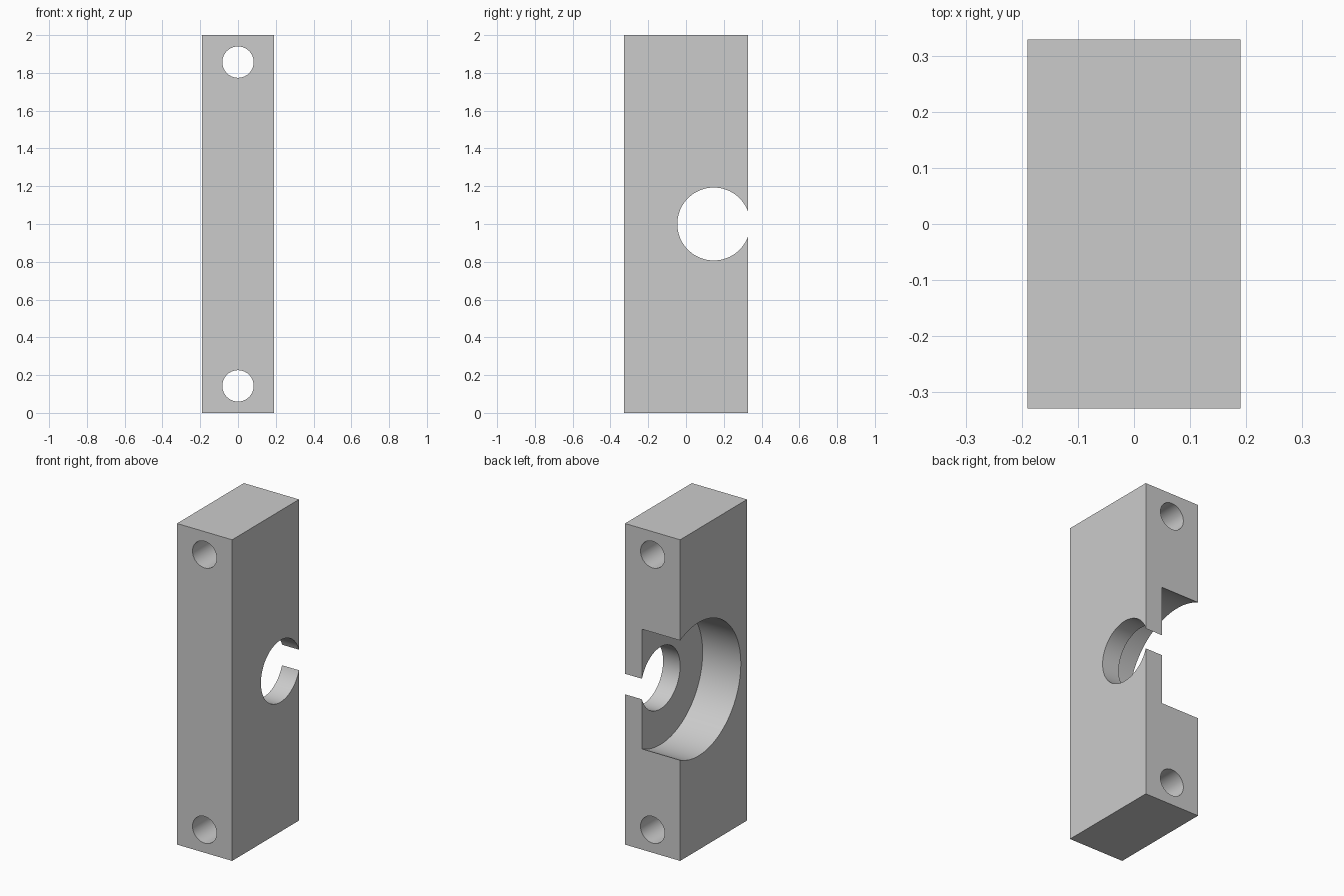
import bpy
from math import pi, radians

cube = bpy.data.objects.get("Cube")
if cube:
    bpy.data.objects.remove(cube, do_unlink=True)

WIDTH, DEPTH, HEIGHT = 0.38, 0.658, 2.0
MID_Z = HEIGHT / 2
BORE_Y = 0.147
WALL_X = 0.073           # floor of the counterbore

# Single grey material
grey = bpy.data.materials.new("plain_grey")
grey.use_nodes = True
colour = (0.6, 0.6, 0.6, 1)
grey.diffuse_color = colour
grey.node_tree.nodes["Principled BSDF"].inputs["Base Color"].default_value = colour

# Main block
bpy.ops.mesh.primitive_cube_add(size=1, location=(0, 0, HEIGHT / 2))
block = bpy.context.object
block.name = "clamp_block"
block.scale = (WIDTH, DEPTH, HEIGHT)
bpy.ops.object.transform_apply(location=False, rotation=False, scale=True)
block.data.materials.append(grey)


def drill(name, radius, length, location, rotation):
    """Cut a round hole through the block."""
    bpy.ops.mesh.primitive_cylinder_add(vertices=96, radius=radius, depth=length,
                                        location=location, rotation=rotation)
    cutter = bpy.context.object
    cutter.name = name
    cutter.hide_render = True
    cutter.data.materials.append(grey)
    bpy.context.view_layer.objects.active = block
    cut = block.modifiers.new(name, 'BOOLEAN')
    cut.operation = 'DIFFERENCE'
    cut.solver = 'EXACT'
    cut.object = cutter
    bpy.ops.object.modifier_apply(modifier=name)
    bpy.data.objects.remove(cutter, do_unlink=True)


ALONG_X = (0, pi / 2, 0)
ALONG_Y = (pi / 2, 0, 0)

# Screw holes near both ends, front to back
for label, side in (("lower", -1), ("upper", 1)):
    drill(label + "_screw_hole", 0.083, 1, (0, 0, MID_Z + side * 0.857), ALONG_Y)

# Side bore, open at the back, with a wide counterbore on the -x side
drill("through_bore", 0.193, 1, (0, BORE_Y, MID_Z), ALONG_X)
drill("counterbore", 0.415, 1, (WALL_X - 0.5, BORE_Y, MID_Z), ALONG_X)

# Smooth bores, crisp edges
bpy.ops.object.select_all(action='DESELECT')
block.select_set(True)
bpy.context.view_layer.objects.active = block
bpy.ops.object.shade_smooth_by_angle(angle=radians(30))
